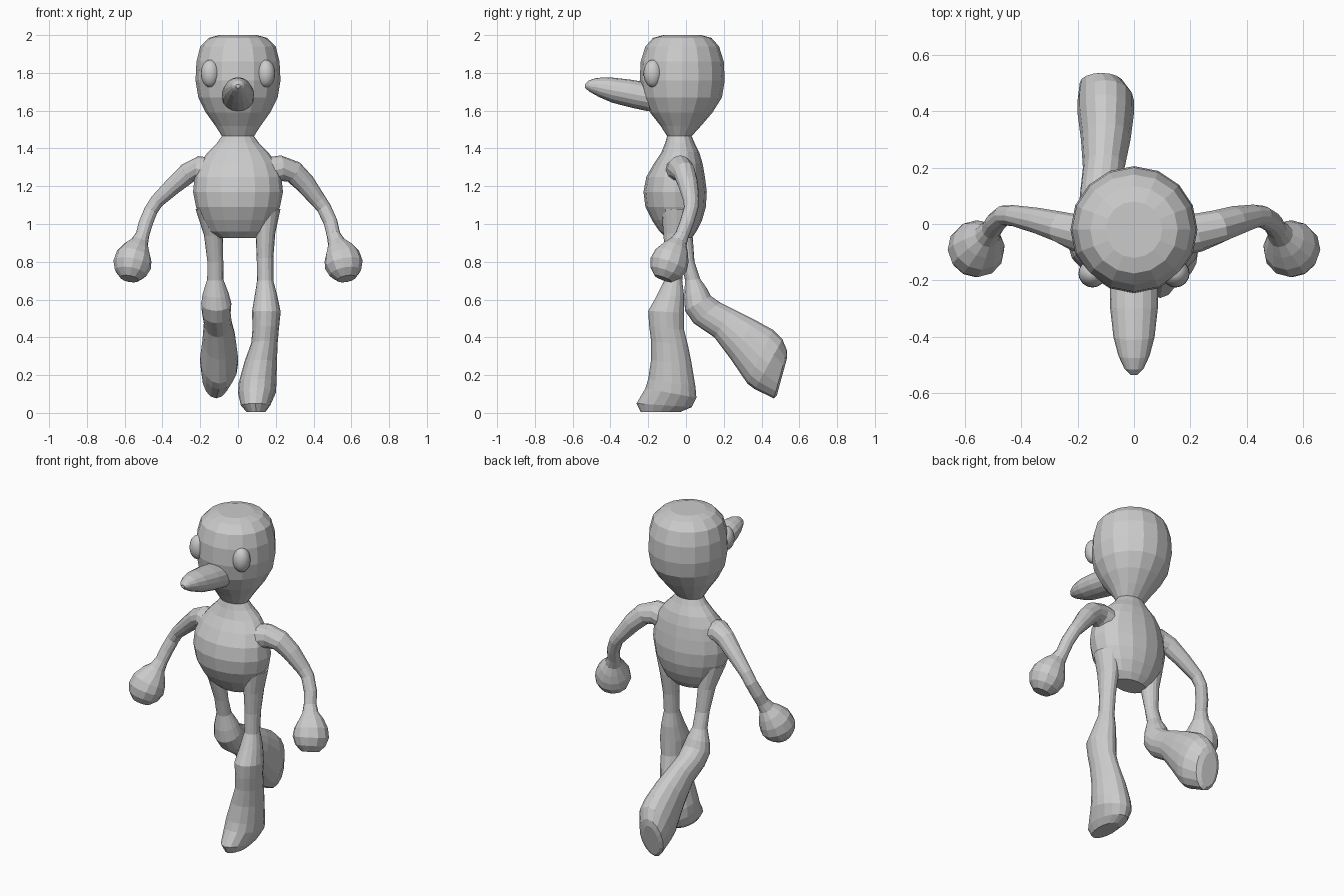
import bpy, bmesh
from math import cos, sin, tau
from mathutils import Vector as V


def loft(name, rings, segs):
    """Skin a closed solid through rings given as (centre, axis_u, axis_v)."""
    bm = bmesh.new()
    loops = []
    for c, u, v in rings:
        loops.append([bm.verts.new(c + u * cos(tau * i / segs) + v * sin(tau * i / segs))
                      for i in range(segs)])
    for a, b in zip(loops, loops[1:]):
        for i in range(segs):
            j = (i + 1) % segs
            bm.faces.new((a[i], a[j], b[j], b[i]))
    bm.faces.new(loops[0])
    bm.faces.new(loops[-1])
    bmesh.ops.recalc_face_normals(bm, faces=bm.faces)
    mesh = bpy.data.meshes.new(name)
    bm.to_mesh(mesh)
    bm.free()
    ob = bpy.data.objects.new(name, mesh)
    bpy.context.collection.objects.link(ob)
    return ob


def side_loft(name, rows, segs=16):
    """Rows: x, half width, then the two side-silhouette points y, z / y, z."""
    rings = []
    for x, rx, ya, za, yb, zb in rows:
        a, b = V((x, ya, za)), V((x, yb, zb))
        rings.append(((a + b) / 2, V((rx, 0, 0)), (b - a) / 2))
    return loft(name, rings, segs)


def tube(name, rows, segs=12):
    """Rows: x, y, z, radius; rings stand square to the path."""
    pts = [V(r[:3]) for r in rows]
    rings = []
    for i, p in enumerate(pts):
        t = (pts[min(i + 1, len(pts) - 1)] - pts[max(i - 1, 0)]).normalized()
        u = t.cross(V((0, 1, 0))).normalized()
        rings.append((p, u * rows[i][3], t.cross(u) * rows[i][3]))
    return loft(name, rings, segs)


# Head, neck and torso: z, half width, front y, back y
profile = [
    (2.0, .10, -.12, .08), (1.985, .155, -.175, .135), (1.94, .20, -.215, .175),
    (1.86, .22, -.24, .20), (1.76, .225, -.245, .205), (1.67, .21, -.23, .19),
    (1.59, .17, -.19, .14), (1.52, .12, -.135, .08), (1.465, .085, -.10, .03),
    (1.43, .11, -.11, .045), (1.38, .16, -.13, .07), (1.32, .205, -.17, .088),
    (1.25, .23, -.21, .10), (1.17, .238, -.225, .11), (1.09, .222, -.215, .105),
    (1.02, .19, -.18, .085), (.96, .155, -.14, .055), (.925, .10, -.10, .03)]
body = side_loft("body", [(0, rx, f, z, b, z) for z, rx, f, b in profile])

# Standing leg with knee bulge and big pointed foot
front_leg = side_loft("standing_leg", [
    (.15, .075, -.13, 1.08, .03, 1.08), (.145, .052, -.12, .95, .015, .95),
    (.143, .044, -.11, .82, -.01, .82), (.144, .043, -.115, .70, -.02, .70),
    (.148, .060, -.155, .62, -.01, .62), (.15, .076, -.20, .54, -.01, .53),
    (.147, .070, -.195, .46, -.01, .44), (.14, .070, -.185, .38, .01, .36),
    (.12, .086, -.185, .28, .03, .26), (.104, .100, -.20, .18, .05, .14),
    (.10, .100, -.215, .13, .055, .08), (.093, .078, -.262, .05, .03, .03),
    (.095, .050, -.24, .005, -.03, .005)])

# Trailing leg bent back at the knee, toe down
back_leg = side_loft("trailing_leg", [
    (-.15, .075, -.13, 1.08, .03, 1.08), (-.13, .050, -.07, .94, .035, .94),
    (-.12, .042, -.025, .80, .045, .80), (-.12, .043, -.005, .70, .075, .71),
    (-.118, .068, -.01, .61, .11, .66), (-.115, .080, -.005, .54, .13, .62),
    (-.115, .076, .04, .475, .18, .585), (-.107, .074, .15, .40, .25, .55),
    (-.10, .088, .24, .28, .36, .495), (-.10, .100, .325, .155, .46, .44),
    (-.10, .100, .365, .125, .51, .39), (-.115, .077, .465, .077, .535, .33),
    (-.12, .050, .48, .09, .535, .29)])

# Arms: upper arms differ slightly, hands are mirrored balls
hand = [(.505, -.02, .945, .036), (.52, -.04, .905, .046), (.535, -.055, .87, .072),
        (.55, -.075, .83, .095), (.56, -.092, .785, .102), (.568, -.108, .742, .085),
        (.574, -.12, .71, .05)]
upper_right = [(.13, -.04, 1.27, .08), (.23, -.03, 1.295, .068), (.295, -.01, 1.275, .06),
               (.355, .01, 1.215, .054), (.425, .027, 1.125, .042), (.455, .027, 1.085, .038),
               (.49, .005, 1.01, .037)]
upper_left = [(.13, -.04, 1.27, .08), (.21, -.03, 1.295, .064), (.265, -.01, 1.27, .055),
              (.345, .012, 1.20, .046), (.43, .03, 1.12, .037), (.462, .03, 1.07, .036),
              (.49, .005, 1.0, .037)]
right_arm = tube("right_arm", upper_right + hand)
left_arm = tube("left_arm", [(-x, y, z, r) for x, y, z, r in upper_left + hand])

# Long nose: half width, upper y z, lower y z
nose = side_loft("nose", [
    (0, .075, -.12, 1.74, -.12, 1.61), (0, .086, -.21, 1.75, -.20, 1.597),
    (0, .085, -.30, 1.765, -.285, 1.615), (0, .073, -.41, 1.777, -.39, 1.642),
    (0, .055, -.475, 1.773, -.46, 1.672), (0, .034, -.515, 1.76, -.51, 1.70),
    (0, .012, -.535, 1.74, -.535, 1.72)])

# Fuse the limbs and nose into one skin
bpy.context.view_layer.objects.active = body
for part in (front_leg, back_leg, right_arm, left_arm, nose):
    mod = body.modifiers.new("union", "BOOLEAN")
    mod.operation = "UNION"
    mod.solver = "EXACT"
    mod.object = part
    bpy.ops.object.modifier_apply(modifier=mod.name)
    bpy.data.objects.remove(part)

# Oval eyes
for side, label in ((-1, "left_eye"), (1, "right_eye")):
    bpy.ops.mesh.primitive_uv_sphere_add(segments=16, ring_count=12,
                                         location=(side * .147, -.175, 1.797))
    eye = bpy.context.object
    eye.name = label
    eye.scale = (.05, .05, .073)
    bpy.ops.object.shade_smooth_by_angle()
